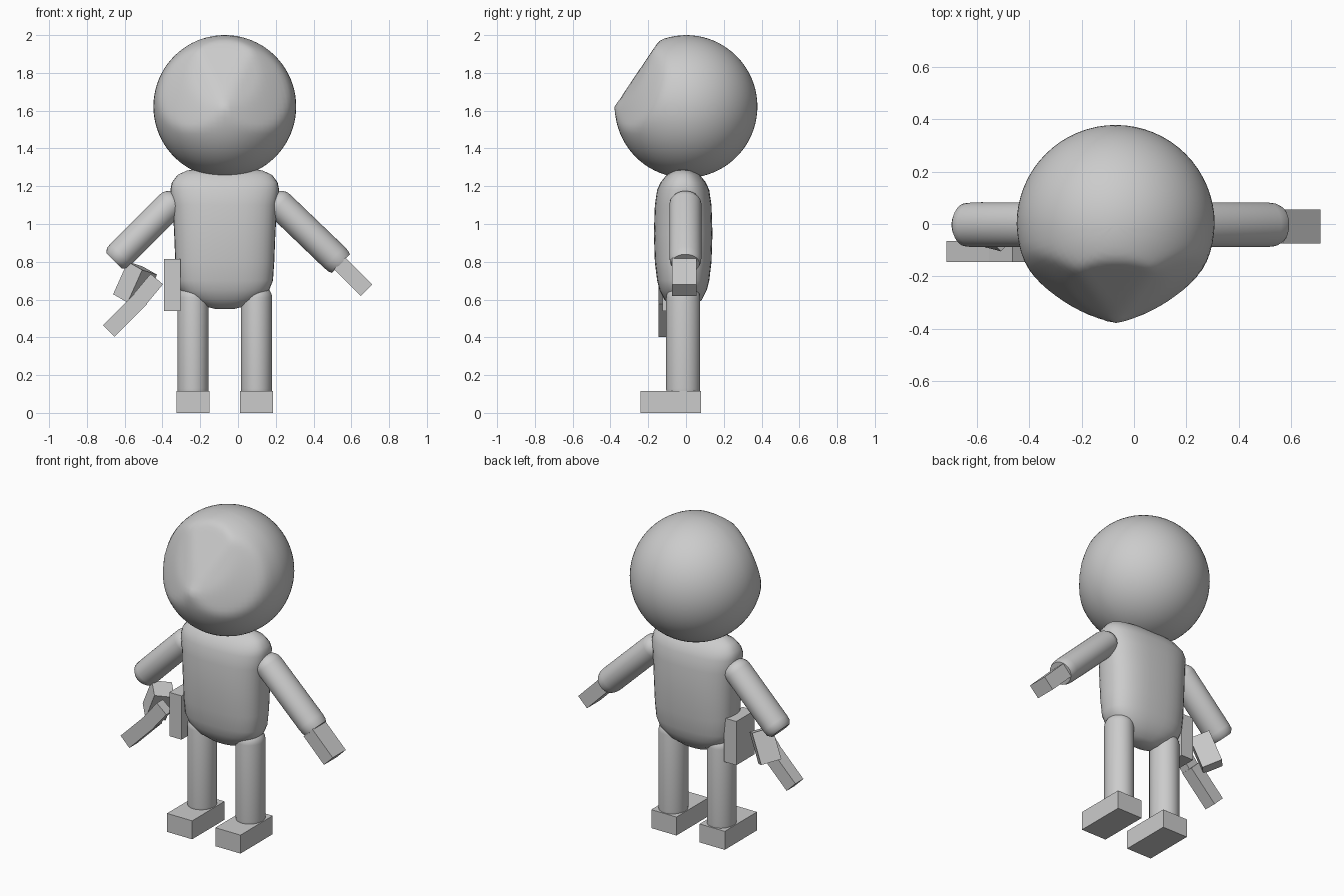
import bpy, bmesh, math
from mathutils import Vector

cube = bpy.data.objects.get("Cube")
if cube:
    bpy.data.objects.remove(cube, do_unlink=True)

clay = bpy.data.materials.new("clay grey")
clay.use_nodes = True
clay.diffuse_color = (0.6, 0.6, 0.6, 1)
clay.node_tree.nodes["Principled BSDF"].inputs["Base Color"].default_value = (0.6, 0.6, 0.6, 1)

CENTRE_X = -0.07


def finish(name, bm, smooth=True):
    bmesh.ops.recalc_face_normals(bm, faces=bm.faces)
    mesh = bpy.data.meshes.new(name)
    bm.to_mesh(mesh)
    bm.free()
    mesh.materials.append(clay)
    obj = bpy.data.objects.new(name, mesh)
    bpy.context.collection.objects.link(obj)
    if smooth:
        bpy.ops.object.select_all(action='DESELECT')
        obj.select_set(True)
        bpy.context.view_layer.objects.active = obj
        bpy.ops.object.shade_smooth_by_angle(angle=math.radians(45))
    return obj


def loft(name, rings, power=2.0, sides=40):
    """Stack of superellipse rings given as (height, half width, half depth)."""
    bm = bmesh.new()
    loops = []
    for z, rx, ry in rings:
        loop = []
        for i in range(sides):
            a = math.tau * i / sides
            c, s = math.cos(a), math.sin(a)
            loop.append(bm.verts.new((rx * math.copysign(abs(c) ** (2 / power), c),
                                      ry * math.copysign(abs(s) ** (2 / power), s), z)))
        loops.append(loop)
    for low, high in zip(loops, loops[1:]):
        for i in range(sides):
            j = (i + 1) % sides
            bm.faces.new((low[i], low[j], high[j], high[i]))
    bm.faces.new(loops[0])
    bm.faces.new(loops[-1])
    return finish(name, bm)


def limb(name, start, end, rx, ry, taper):
    """Round limb with a domed start and a slightly rounded end."""
    start, end = Vector(start), Vector(end)
    length = (end - start).length
    dome = [(0.07 * (1 - math.cos(t)), math.sin(t))
            for t in (math.radians(d) for d in range(10, 91, 16))]
    tip = [(length - 0.05, 1), (length - 0.02, 0.97), (length, taper)]
    obj = loft(name, [(z, rx * k, ry * k) for z, k in dome + tip])
    obj.location = start
    d = end - start
    # keep the depth axis on y
    obj.rotation_euler = (0, math.atan2(d.x, d.z), 0)
    return obj


def box(name, centre, size, rotation=(0, 0, 0)):
    bm = bmesh.new()
    bmesh.ops.create_cube(bm, size=1)
    bmesh.ops.scale(bm, vec=size, verts=bm.verts)
    obj = finish(name, bm, smooth=False)
    obj.location = centre
    obj.rotation_euler = [math.radians(a) for a in rotation]
    return obj


# Head: ball with a flattened brow and cheeks meeting in a pointed nose
bm = bmesh.new()
R = 0.378
bmesh.ops.create_uvsphere(bm, u_segments=64, v_segments=40, radius=R)
nose = Vector((0, -R, 0))
for direction, strength in (((0, -0.83, 0.56), 1.0),
                            ((0.5, -0.8, 0.3), 0.7), ((-0.5, -0.8, 0.3), 0.7)):
    n = Vector(direction).normalized()
    for v in bm.verts:
        over = n.dot(v.co - nose)
        if over > 0:
            v.co -= n * over * strength
for _ in range(2):
    front = [v for v in bm.verts if v.co.y < -0.02 and (v.co - nose).length > 0.05]
    bmesh.ops.smooth_vert(bm, verts=front, factor=0.4,
                          use_axis_x=True, use_axis_y=True, use_axis_z=True)
head = finish("head", bm)
head.location = (CENTRE_X, 0, 1.622)

# Torso
torso = loft("torso", [
    (0.55, 0.05, 0.03), (0.563, 0.1, 0.06), (0.6, 0.175, 0.1), (0.65, 0.235, 0.125),
    (0.7, 0.255, 0.138), (0.8, 0.262, 0.15), (0.95, 0.268, 0.155), (1.1, 0.276, 0.15),
    (1.18, 0.288, 0.138), (1.22, 0.28, 0.12), (1.26, 0.25, 0.088),
    (1.283, 0.2, 0.05), (1.29, 0.15, 0.02)], power=2.6)
torso.location = (CENTRE_X, -0.015, 0)

# Legs and feet
for side, sign in (("left", 1), ("right", -1)):
    x = CENTRE_X + sign * 0.168
    limb(side + "_leg", (x, -0.015, 0.68), (x, -0.015, 0.08), 0.083, 0.09, 0.9)
    box(side + "_foot", (x, -0.08, 0.058), (0.175, 0.32, 0.116))

# Arms
limb("left_arm", (0.17, -0.003, 1.15), (0.545, -0.003, 0.79), 0.078, 0.085, 0.88)
limb("right_arm", (-0.31, -0.003, 1.15), (-0.655, -0.003, 0.805), 0.078, 0.085, 0.75)

# Hands
box("left_hand", (0.61, -0.01, 0.72), (0.2, 0.13, 0.086), (0, 45, 0))
box("right_hand", (-0.545, -0.01, 0.68), (0.12, 0.12, 0.19), (22, 12, 48))

# Held tool and the case at the hip
box("tool_barrel", (-0.598, -0.105, 0.52), (0.245, 0.08, 0.086), (0, -45, 0))
box("tool_grip", (-0.475, -0.115, 0.655), (0.14, 0.06, 0.086), (0, -50, 0))
box("hip_case", (-0.348, -0.033, 0.678), (0.085, 0.183, 0.275))
